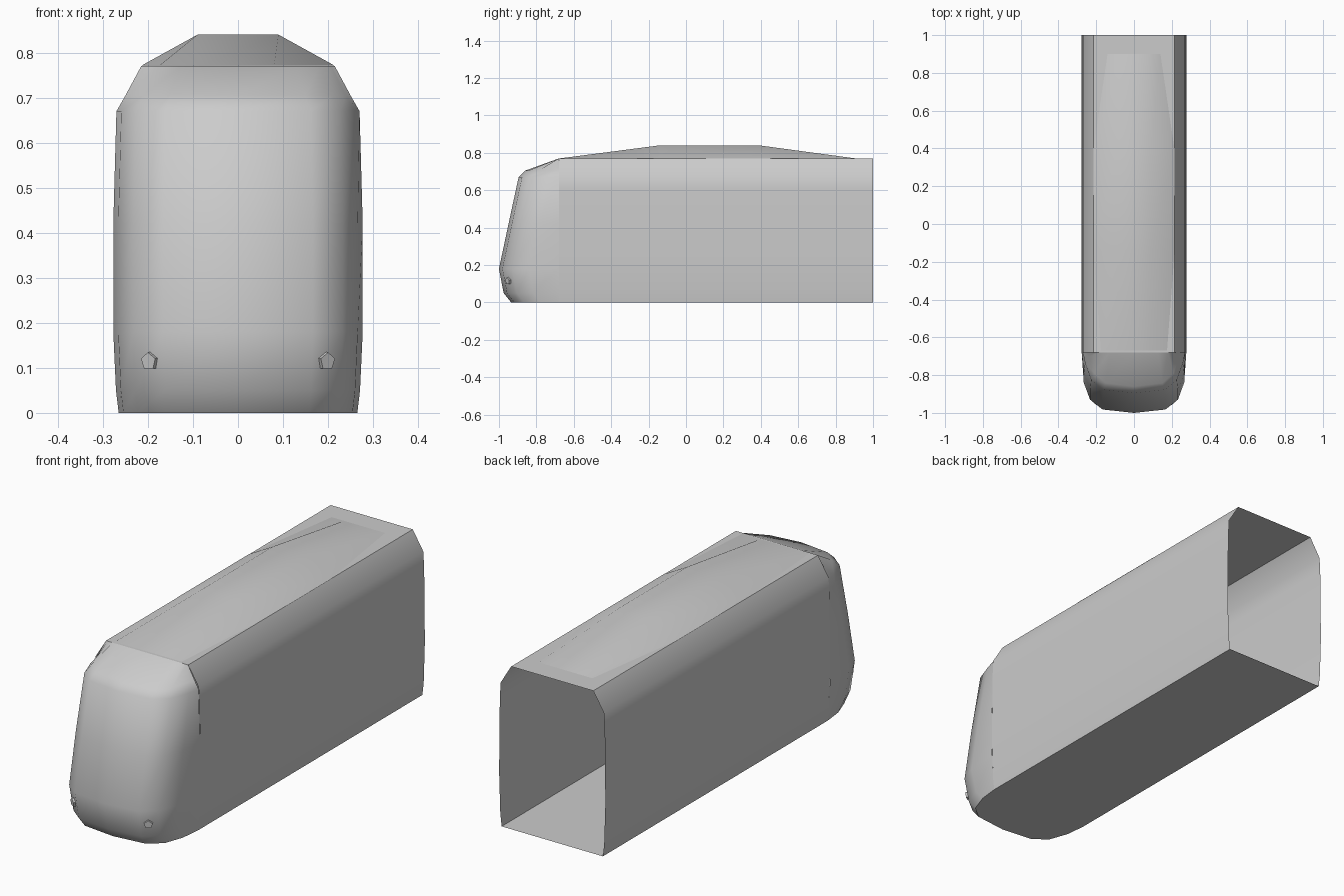
import bpy
import math
from mathutils import Vector

cube = bpy.data.objects.get("Cube")
if cube:
    bpy.data.objects.remove(cube, do_unlink=True)

grey = bpy.data.materials.new("light_grey")
grey.use_nodes = True
colour = (0.6, 0.6, 0.6, 1)
grey.diffuse_color = colour
grey.node_tree.nodes["Principled BSDF"].inputs["Base Color"].default_value = colour


def finish(obj, angle=45):
    obj.data.materials.append(grey)
    bpy.ops.object.select_all(action='DESELECT')
    obj.select_set(True)
    bpy.context.view_layer.objects.active = obj
    bpy.ops.object.shade_smooth_by_angle(angle=math.radians(angle))


def loft(name, rows, closed=False, cap_first=False):
    """Skin a list of equally long rows of points."""
    n = len(rows[0])
    verts = [p for row in rows for p in row]
    faces = []
    for r in range(len(rows) - 1):
        for c in range(n if closed else n - 1):
            d = (c + 1) % n
            faces.append((r * n + c, r * n + d, (r + 1) * n + d, (r + 1) * n + c))
    if cap_first:
        faces.append(tuple(reversed(range(n))))
    mesh = bpy.data.meshes.new(name)
    mesh.from_pydata(verts, [], faces)
    mesh.validate()
    obj = bpy.data.objects.new(name, mesh)
    bpy.context.collection.objects.link(obj)
    finish(obj)
    return obj


def mirrored(half):
    """Right half mirrored from a left half that starts on the centre line."""
    return [(-x, y, z) for x, y, z in reversed(half[1:])] + half


# Carriage shell: a tube with an open rear end
JOIN = -0.68
side = [(0.265, 0), (0.272, 0.06), (0.278, 0.25), (0.276, 0.5),
        (0.274, 0.61), (0.27, 0.68), (0.215, 0.77)]
section = side + [(-x, z) for x, z in reversed(side)]
loft("carriage_shell", [[(x, y, z) for x, z in section] for y in (1, JOIN)], closed=True)

# Rounded nose: plan outlines stacked from the floor upwards
plan = [(0, 0), (0.6, 0.018), (0.84, 0.07), (0.96, 0.16)]
layers = [(0, -0.935, 0.265), (0.05, -0.975, 0.271), (0.18, -1.0, 0.277),
          (0.42, -0.949, 0.277), (0.67, -0.895, 0.27), (0.705, -0.86, 0.25)]
rows = []
for z, front, width in layers:
    half = [(width * fx, front + dy, z) for fx, dy in plan] + [(width, JOIN, z)]
    rows.append(mirrored(half))
rows.append(mirrored([(0.215 * f, JOIN, 0.77) for f in (0, 0.6, 0.84, 0.96, 1)]))
loft("nose", rows, cap_first=True)

# Raised roof fairing, tapering to the roof at both ends
stations = [(-0.67, 0.175, 0.08, 0.771), (-0.14, 0.215, 0.09, 0.84),
            (0.39, 0.215, 0.09, 0.84), (0.9, 0.14, 0.075, 0.771)]
loft("roof_fairing", [[(-b, y, 0.771), (-t, y, z), (t, y, z), (b, y, 0.771)]
                      for y, b, t, z in stations])

# Small five-sided lamps set flush into the nose
for name, s in (("left_lamp", 1), ("right_lamp", -1)):
    normal = Vector((s * 0.55, -0.83, -0.08))
    bpy.ops.mesh.primitive_cylinder_add(vertices=5, radius=0.02, depth=0.016,
                                        location=(s * 0.195, -0.949, 0.115))
    lamp = bpy.context.object
    lamp.name = name
    lamp.rotation_euler = normal.to_track_quat('Z', 'Y').to_euler()
    finish(lamp, 30)
